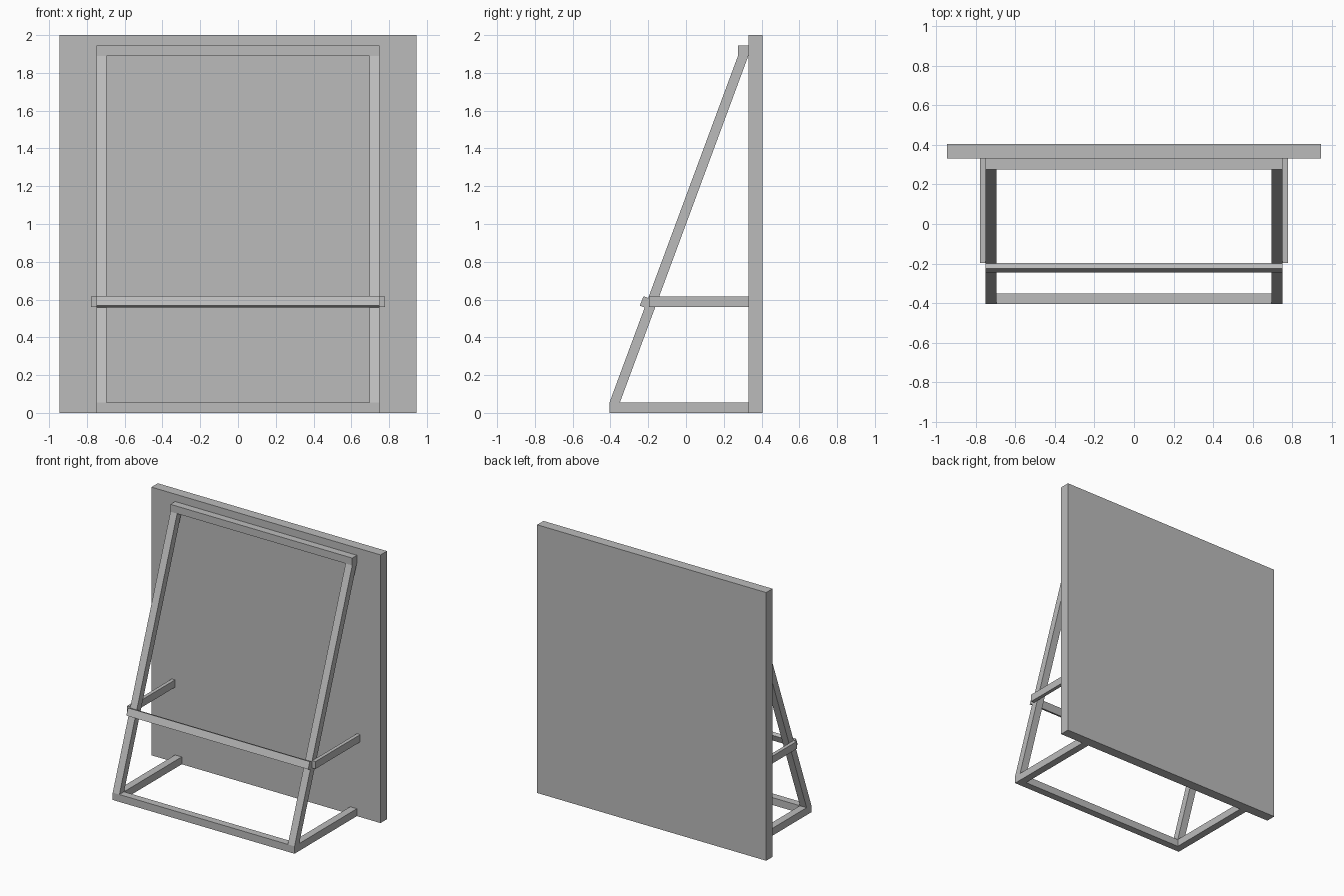
import bpy
import bmesh

cube = bpy.data.objects.get("Cube")
if cube:
    bpy.data.objects.remove(cube, do_unlink=True)

grey = bpy.data.materials.new("plain grey")
grey.use_nodes = True
GREY = (0.5, 0.5, 0.5, 1)
grey.diffuse_color = GREY
grey.node_tree.nodes["Principled BSDF"].inputs["Base Color"].default_value = GREY


def extrude_x(name, profile, x0, x1):
    """Solid made from a (y, z) outline swept from x0 to x1."""
    bm = bmesh.new()
    face = bm.faces.new([bm.verts.new((x0, y, z)) for y, z in profile])
    swept = bmesh.ops.extrude_face_region(bm, geom=[face])["geom"]
    verts = [v for v in swept if isinstance(v, bmesh.types.BMVert)]
    bmesh.ops.translate(bm, verts=verts, vec=(x1 - x0, 0, 0))
    bmesh.ops.recalc_face_normals(bm, faces=bm.faces)
    mesh = bpy.data.meshes.new(name)
    bm.to_mesh(mesh)
    bm.free()
    mesh.materials.append(grey)
    obj = bpy.data.objects.new(name, mesh)
    bpy.context.collection.objects.link(obj)
    return obj


def rect(y0, y1, z0, z1):
    return [(y0, z0), (y1, z0), (y1, z1), (y0, z1)]


BAR = 0.055           # square tube size
OUT = 0.75            # outer half width of the frame
INN = OUT - BAR
FRONT, PANEL, BACK = -0.405, 0.33, 0.405
TOP = 1.945

# Upright panel
extrude_x("panel", rect(PANEL, BACK, 0, 2), -0.945, 0.945)

# Bars across the frame
extrude_x("bottom_bar", rect(FRONT, FRONT + BAR, 0, BAR), -INN, INN)
extrude_x("top_bar", rect(PANEL - BAR, PANEL, TOP - BAR, TOP), -OUT, OUT)
extrude_x("front_crossbar",
          [(-0.245, 0.568), (-0.217, 0.557), (-0.197, 0.607), (-0.225, 0.618)],
          -OUT, OUT)

# Side parts, one of each per side
leg = [(FRONT, 0), (FRONT + BAR, 0), (FRONT + BAR, BAR),
       (PANEL, TOP - BAR), (PANEL - BAR, TOP - BAR), (FRONT, BAR)]
for side, s in (("left", 1), ("right", -1)):
    extrude_x(side + "_leg", leg, s * INN, s * OUT)
    extrude_x(side + "_foot_rail", rect(FRONT + BAR, PANEL, 0, BAR), s * INN, s * OUT)
    extrude_x(side + "_strut", rect(-0.197, PANEL, 0.56, 0.615), s * OUT, s * 0.777)
